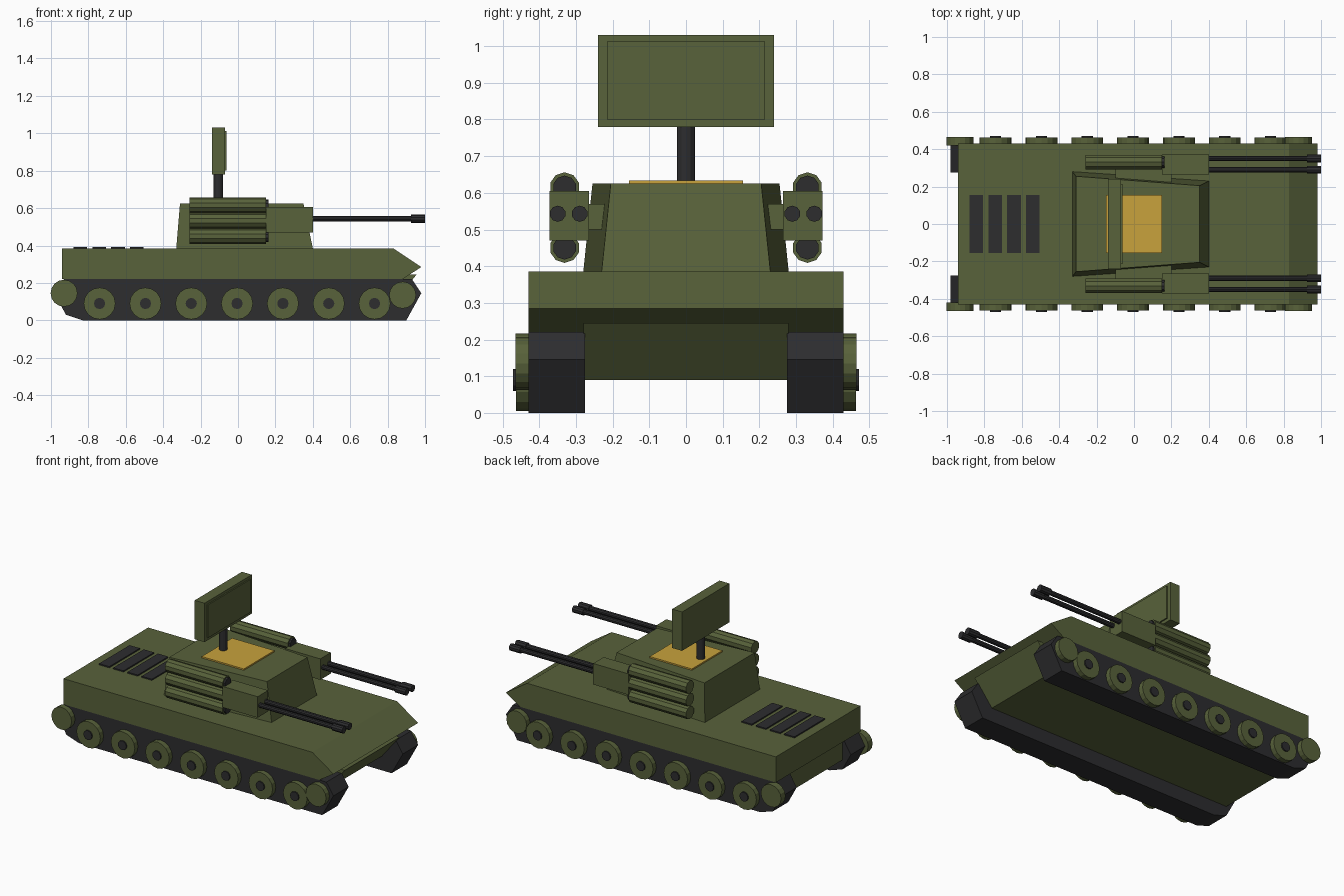
import bpy, bmesh, math
from mathutils import Matrix, Vector

if "Cube" in bpy.data.objects:
    bpy.data.objects.remove(bpy.data.objects["Cube"])


def make_material(name, rgb):
    m = bpy.data.materials.new(name)
    m.diffuse_color = (*rgb, 1)
    m.use_nodes = True
    m.node_tree.nodes["Principled BSDF"].inputs["Base Color"].default_value = m.diffuse_color
    return m


OLIVE = make_material("olive paint", (0.098, 0.122, 0.043))
DARK = make_material("dark steel", (0.026, 0.026, 0.028))
AMBER = make_material("amber hatch", (0.578, 0.361, 0.045))


def finish(name, bm, mat):
    bmesh.ops.recalc_face_normals(bm, faces=bm.faces)
    me = bpy.data.meshes.new(name)
    bm.to_mesh(me)
    bm.free()
    me.materials.append(mat)
    ob = bpy.data.objects.new(name, me)
    bpy.context.collection.objects.link(ob)
    return ob


def box(name, x, y, z, mat):
    """Box from (min, max) pairs."""
    bm = bmesh.new()
    size = [b - a for a, b in (x, y, z)]
    mid = [(a + b) / 2 for a, b in (x, y, z)]
    bmesh.ops.create_cube(bm, size=1, matrix=Matrix.Translation(mid) @ Matrix.Diagonal((*size, 1)))
    return finish(name, bm, mat)


def extrude_profile(name, points, y0, y1, mat):
    """Side profile (x, z) extruded across y."""
    bm = bmesh.new()
    face = bm.faces.new([bm.verts.new((x, y0, z)) for x, z in points])
    ext = bmesh.ops.extrude_face_region(bm, geom=[face])["geom"]
    bmesh.ops.translate(bm, vec=(0, y1 - y0, 0), verts=[v for v in ext if isinstance(v, bmesh.types.BMVert)])
    return finish(name, bm, mat)


def cylinder(name, start, end, r, mat, sides=16):
    """Closed cylinder between two points."""
    a, b = Vector(start), Vector(end)
    bm = bmesh.new()
    rot = (b - a).to_track_quat("Z", "Y").to_matrix().to_4x4()
    bmesh.ops.create_cone(bm, cap_ends=True, segments=sides, radius1=r, radius2=r,
                          depth=(b - a).length, matrix=Matrix.Translation((a + b) / 2) @ rot)
    return finish(name, bm, mat)


# Hull
extrude_profile("upper_hull", [(-0.94, 0.22), (-0.94, 0.385), (0.83, 0.385), (0.98, 0.285), (0.88, 0.22)],
                -0.43, 0.43, OLIVE)
extrude_profile("lower_hull", [(-0.92, 0.09), (-0.92, 0.245), (0.955, 0.245), (0.83, 0.09)],
                -0.28, 0.28, OLIVE)

# Engine deck vents
for i in range(4):
    x = -0.88 + i * 0.101
    box("engine_vent", (x, x + 0.073), (-0.155, 0.155), (0.38, 0.393), DARK)

# Turret: tapered block, narrower toward the front
bm = bmesh.new()
rings = []
for z, xb, xf, yb, yf in ((0.385, -0.33, 0.40, 0.28, 0.23), (0.625, -0.31, 0.35, 0.255, 0.205)):
    rings.append([bm.verts.new((x, y, z)) for x, y in ((xb, -yb), (xf, -yf), (xf, yf), (xb, yb))])
for ring in rings:
    bm.faces.new(ring)
for i in range(4):
    j = (i + 1) % 4
    bm.faces.new((rings[0][i], rings[0][j], rings[1][j], rings[1][i]))
finish("turret", bm, OLIVE)
box("roof_hatch", (-0.15, 0.15), (-0.155, 0.155), (0.62, 0.634), AMBER)

# Radar
cylinder("radar_mast", (-0.105, 0, 0.625), (-0.105, 0, 0.79), 0.025, DARK, 12)
box("radar_panel", (-0.14, -0.07), (-0.24, 0.24), (0.78, 1.03), OLIVE)
box("radar_face", (-0.075, -0.062), (-0.215, 0.215), (0.80, 1.012), OLIVE)

for s in (-1, 1):
    # Running gear
    extrude_profile("track", [(-0.93, 0.22), (-0.98, 0.14), (-0.92, 0.03), (-0.83, 0.0),
                              (0.90, 0.0), (0.98, 0.145), (0.93, 0.22)], s * 0.275, s * 0.43, DARK)
    for i in range(7):
        x = -0.74 + i * 0.245
        cylinder("road_wheel", (x, s * 0.42, 0.09), (x, s * 0.463, 0.09), 0.085, OLIVE)
        cylinder("wheel_hub", (x, s * 0.45, 0.09), (x, s * 0.471, 0.09), 0.03, DARK, 12)
    cylinder("rear_sprocket", (-0.93, s * 0.42, 0.145), (-0.93, s * 0.465, 0.145), 0.072, OLIVE)
    cylinder("front_idler", (0.88, s * 0.42, 0.135), (0.88, s * 0.465, 0.135), 0.072, OLIVE)

    # Gun housing and twin barrels
    ys = sorted((s * 0.265, s * 0.372))
    box("gun_housing", (0.15, 0.40), ys, (0.47, 0.605), OLIVE)
    for y in (0.29, 0.35):
        cylinder("gun_barrel", (0.39, s * y, 0.543), (0.95, s * y, 0.543), 0.015, DARK, 10)
        cylinder("gun_muzzle", (0.925, s * y, 0.543), (1.0, s * y, 0.543), 0.022, DARK, 10)

    # Stacked launch tubes with dark front caps
    for z in (0.45, 0.533, 0.615):
        cylinder("launch_tube", (-0.26, s * 0.331, z), (0.15, s * 0.331, z), 0.041, OLIVE, 10)
        cylinder("tube_cap", (0.14, s * 0.331, z), (0.162, s * 0.331, z), 0.032, DARK, 10)

    # Bracket joining the tubes and housing to the turret
    box("side_bracket", (-0.1, 0.2), sorted((s * 0.2, s * 0.30)), (0.50, 0.57), OLIVE)
